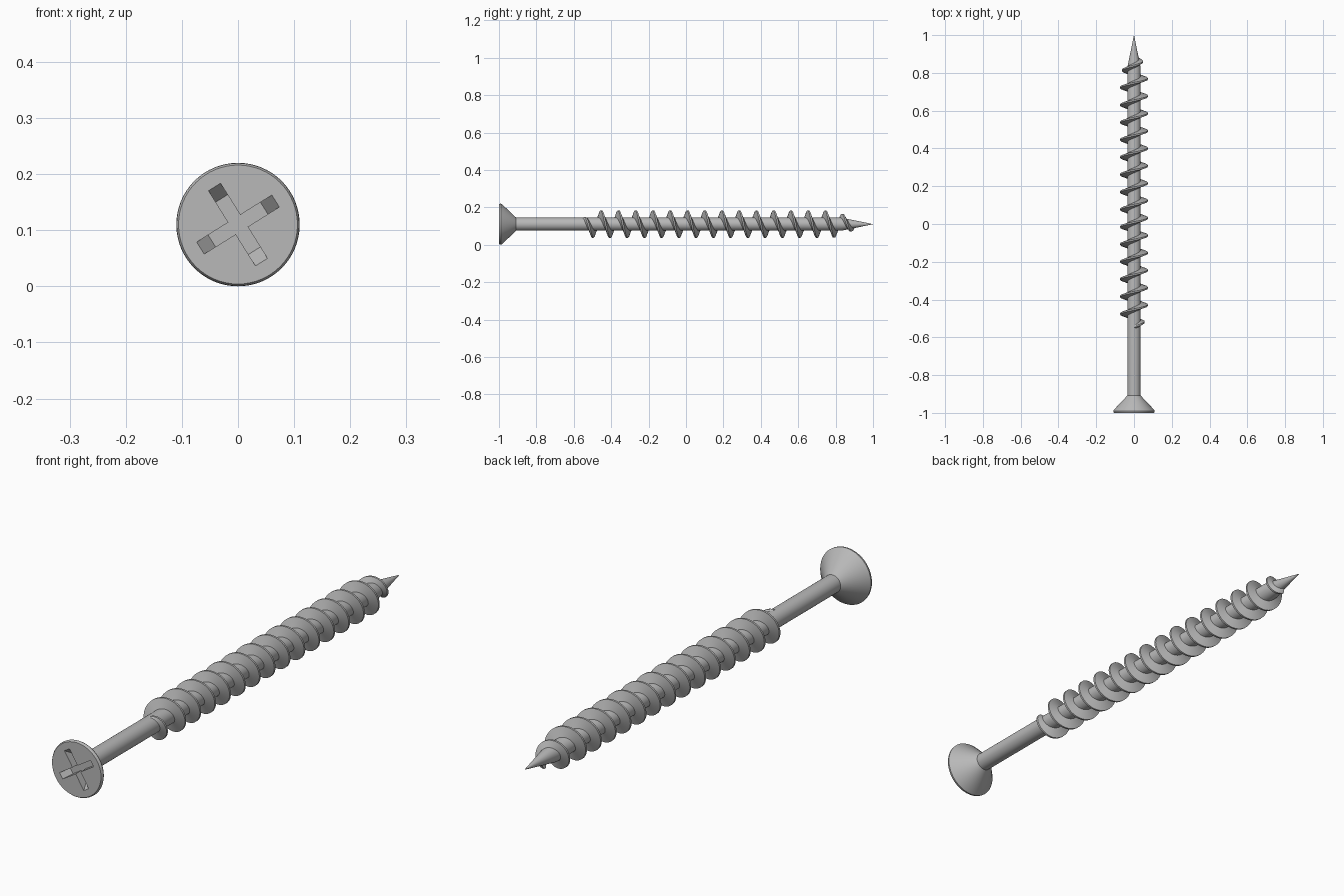
import bpy, bmesh, math
from mathutils import Vector

cube = bpy.data.objects.get("Cube")
if cube:
    bpy.data.objects.remove(cube, do_unlink=True)

AXIS_Z = 0.11
SHANK_R = 0.035
TAPER_Y = 0.83      # where the point starts
SEGMENTS = 64

steel = bpy.data.materials.new("grey steel")
steel.use_nodes = True
COLOUR = (0.48, 0.48, 0.48, 1)
steel.diffuse_color = COLOUR
steel.node_tree.nodes["Principled BSDF"].inputs["Base Color"].default_value = COLOUR


def around(r, angle, y):
    """Point at a radius and angle about the screw axis."""
    return Vector((r * math.cos(angle), y, AXIS_Z + r * math.sin(angle)))


def skin(name, rings):
    """Closed surface through a row of vertex rings, capped at both ends."""
    bm = bmesh.new()
    loops = [[bm.verts.new(p) for p in ring] for ring in rings]
    n = len(loops[0])
    for a, b in zip(loops, loops[1:]):
        for i in range(n):
            j = (i + 1) % n
            bm.faces.new((a[i], a[j], b[j], b[i]))
    bm.faces.new(loops[0])
    bm.faces.new(loops[-1])
    bmesh.ops.remove_doubles(bm, verts=bm.verts, dist=1e-5)
    bmesh.ops.recalc_face_normals(bm, faces=bm.faces)
    mesh = bpy.data.meshes.new(name)
    bm.to_mesh(mesh)
    bm.free()
    mesh.materials.append(steel)
    obj = bpy.data.objects.new(name, mesh)
    bpy.context.collection.objects.link(obj)
    return obj


def lathe(name, profile):
    return skin(name, [[around(r, math.tau * i / SEGMENTS, y) for i in range(SEGMENTS)]
                       for r, y in profile])


def activate(obj):
    bpy.ops.object.select_all(action='DESELECT')
    obj.select_set(True)
    bpy.context.view_layer.objects.active = obj


def smooth(obj):
    activate(obj)
    bpy.ops.object.shade_smooth_by_angle(angle=math.radians(30))


# Countersunk head
head = lathe("head", [(0.106, -1), (0.109, -0.996), (0.11, -0.989),
                      (0.107, -0.984), (SHANK_R, -0.908)])


# Cross recess with sloped arm ends
def cross(reach, y, half=0.0125, turn=math.radians(32)):
    ring = []
    for k in range(4):
        for u, v in ((reach, -half), (reach, half), (half, half)):
            ring.append(around(math.hypot(u, v),
                               math.atan2(v, u) + turn + k * math.pi / 2, y))
    return ring


cutter = skin("recess_cutter", [cross(0.079, -1.02), cross(0.079, -1),
                                cross(0.055, -0.965)])
cutter.hide_render = True
cut = head.modifiers.new("recess", 'BOOLEAN')
cut.operation = 'DIFFERENCE'
cut.solver = 'EXACT'
cut.object = cutter
activate(head)
bpy.ops.object.modifier_apply(modifier=cut.name)
bpy.data.objects.remove(cutter, do_unlink=True)
smooth(head)

# Shank with pointed tip
smooth(lathe("shank", [(SHANK_R, -0.92), (SHANK_R, TAPER_Y), (0.0003, 1)]))

# Right-handed thread, fading in and out
PITCH, START, END = 0.0922, -0.545, 0.89
STEPS_PER_TURN = 40
CREST, FADED = 0.073, 0.036


def thread_section(step):
    turns = step / STEPS_PER_TURN
    y = START + PITCH * turns
    angle = math.pi / 2 - math.tau * turns
    fade = min(1, (y - START) / 0.046, (END - y) / 0.1)
    crest = FADED + (CREST - FADED) * max(0, fade)
    core = SHANK_R * min(1, (1 - y) / (1 - TAPER_Y))
    base = core - 0.004
    return [around(base, angle, y - 0.015), around(crest, angle, y - 0.004),
            around(crest, angle, y + 0.004), around(base, angle, y + 0.015)]


count = int((END - START) / PITCH * STEPS_PER_TURN)
smooth(skin("thread", [thread_section(s) for s in range(count + 1)]))
